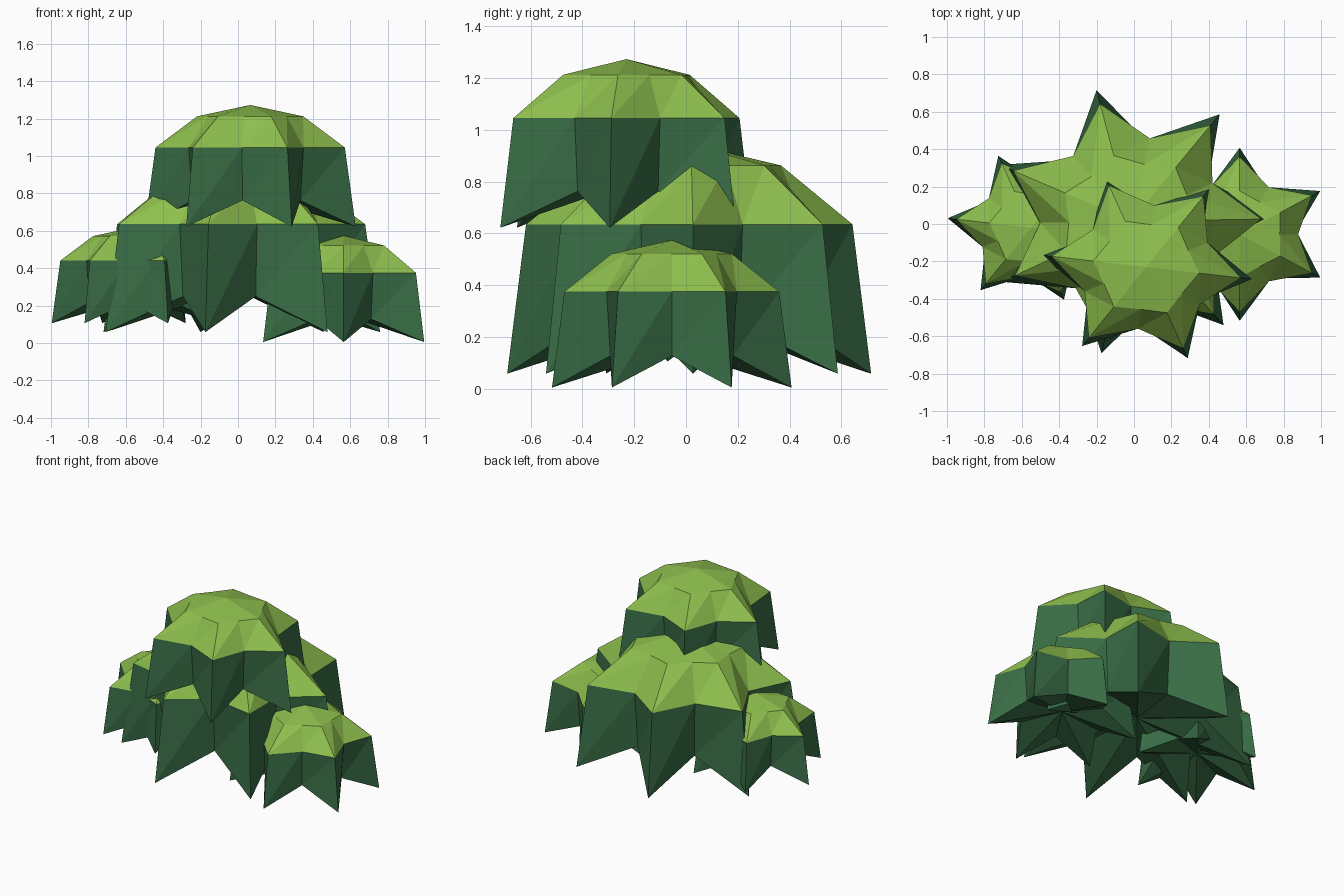
import bpy, bmesh
from math import cos, sin, pi, radians

if "Cube" in bpy.data.objects:
    bpy.data.objects.remove(bpy.data.objects["Cube"])


def material(name, colour):
    m = bpy.data.materials.new(name)
    m.diffuse_color = colour
    m.use_nodes = True
    m.node_tree.nodes["Principled BSDF"].inputs["Base Color"].default_value = m.diffuse_color
    return m


LIGHT = material("leaf_top", (0.27, 0.52, 0.075, 1))
DARK = material("leaf_skirt", (0.04, 0.15, 0.06, 1))

# Star rings in unit size: tip radius, valley radius, tip height, valley height
SHOULDER = (0.56, 0.48, 0.327, 0.327)
EDGE = (1.0, 0.70, 0.0, 0.0)
HEM = (1.115, 0.66, -0.83, -0.555)


def clump(name, x, y, z, size, points, phase):
    """Star-shaped leaf clump; z is the height of its crown edge."""
    bm = bmesh.new()
    n = points * 2

    def vert(r, a, h):
        return bm.verts.new((x + size * r * cos(a), y + size * 0.93 * r * sin(a), z + size * h))

    def ring(spec):
        return [vert(spec[i % 2], radians(phase) + pi * i / points, spec[2 + i % 2])
                for i in range(n)]

    apex, under = vert(0, 0, 0.446), vert(0, 0, -0.5)
    a, b, c = ring(SHOULDER), ring(EDGE), ring(HEM)
    for i in range(n):
        j = (i + 1) % n
        # crown
        for f in ((apex, a[i], a[j]), (b[i], b[j], a[j]), (b[i], a[j], a[i])):
            bm.faces.new(f)
        # skirt and underside
        for f in ((c[i], c[j], b[j]), (c[i], b[j], b[i]), (under, c[j], c[i])):
            bm.faces.new(f).material_index = 1
    bmesh.ops.recalc_face_normals(bm, faces=bm.faces[:])
    me = bpy.data.meshes.new(name)
    bm.to_mesh(me)
    bm.free()
    me.materials.append(LIGHT)
    me.materials.append(DARK)
    bpy.context.collection.objects.link(bpy.data.objects.new(name, me))


# Bush made of four overlapping clumps
clump("main_clump", -0.015, 0.015, 0.635, 0.695, 7, 1)
clump("top_clump", 0.065, -0.23, 1.045, 0.51, 6, -7)
clump("left_clump", -0.55, -0.02, 0.44, 0.403, 6, -7)
clump("right_clump", 0.565, -0.055, 0.375, 0.446, 6, 30)
